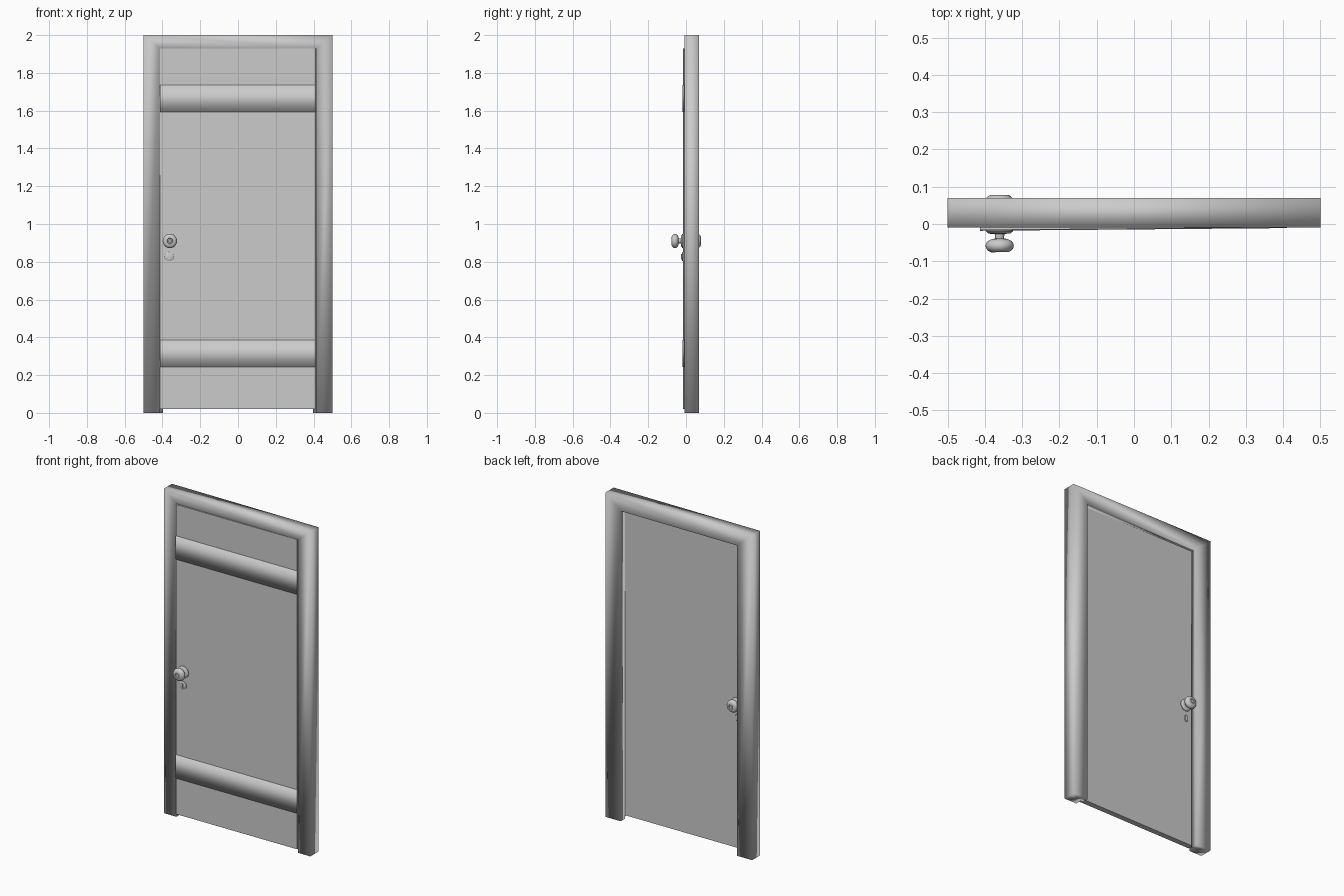
import bpy, bmesh, math
from mathutils import Matrix, Vector

if "Cube" in bpy.data.objects:
    bpy.data.objects.remove(bpy.data.objects["Cube"])

# The leaf stands very slightly ajar, hinged on the right
HINGE = Vector((0.41, -0.009, 0))
AJAR = (Matrix.Translation(HINGE) @ Matrix.Rotation(math.radians(0.5), 4, 'Z')
        @ Matrix.Translation(-HINGE))
FRONT, BACK = -0.009, 0.025      # leaf faces before it swings
KNOB_X, KNOB_Z = -0.361, 0.91


def finish(bm, name, angle=None, swing=True):
    """Recalculate normals, set smoothing and link the object."""
    bmesh.ops.recalc_face_normals(bm, faces=bm.faces)
    if angle is not None:
        for f in bm.faces:
            f.smooth = True
        for e in bm.edges:
            if len(e.link_faces) == 2 and e.calc_face_angle() > math.radians(angle):
                e.smooth = False
    if swing:
        bm.transform(AJAR)
    me = bpy.data.meshes.new(name)
    bm.to_mesh(me)
    bm.free()
    ob = bpy.data.objects.new(name, me)
    bpy.context.collection.objects.link(ob)
    return ob


def box_bm(x0, x1, y0, y1, z0, z1):
    bm = bmesh.new()
    bmesh.ops.create_cube(bm, size=1)
    for v in bm.verts:
        v.co = ((x0 + x1) / 2 + v.co.x * (x1 - x0),
                (y0 + y1) / 2 + v.co.y * (y1 - y0),
                (z0 + z1) / 2 + v.co.z * (z1 - z0))
    return bm


def lathe(name, profile, x, y, z, side, sx=1.0, sz=1.0, n=32):
    """Revolve (radius, height) points about y; side -1 faces the front."""
    bm = bmesh.new()
    rings = []
    for r, h in profile:
        rings.append([bm.verts.new((x + sx * r * math.cos(2 * math.pi * i / n),
                                    y + side * h,
                                    z + sz * r * math.sin(2 * math.pi * i / n)))
                      for i in range(n)])
    for a, b in zip(rings, rings[1:]):
        for i in range(n):
            bm.faces.new((a[i], a[(i + 1) % n], b[(i + 1) % n], b[i]))
    bm.faces.new(rings[0])
    bm.faces.new(rings[-1])
    return finish(bm, name, 40)


# Door frame: rebated section swept up, across and down with mitred corners
section = [(0, -0.009), (0.086, -0.009), (0.086, 0.028),
           (0.103, 0.028), (0.103, 0.07), (0, 0.07)]
bm = bmesh.new()
stations = []
for sx, top in ((-1, False), (-1, True), (1, True), (1, False)):
    stations.append([bm.verts.new((sx * (0.5 - d), y,
                                   2 - max(0, d - 0.016) if top else 0))
                     for d, y in section])
for a, b in zip(stations, stations[1:]):
    for i in range(6):
        j = (i + 1) % 6
        bm.faces.new((a[i], a[j], b[j], b[i]))
bm.faces.new(stations[0])
bm.faces.new(stations[-1])
finish(bm, "door_frame", 180, swing=False)

# Door leaf: flat panels separated by two softly shaded cross bands
levels = [0.02, 0.242, 0.387, 1.592, 1.736, 1.929]
names = ["bottom_panel", "lower_band", "main_panel", "upper_band", "top_panel"]
for i, name in enumerate(names):
    band = "band" in name
    y0 = FRONT - (0.002 if band else 0)
    bm = box_bm(-0.413, 0.41, y0, BACK, levels[i], levels[i + 1])
    if band:
        for f in bm.faces:
            f.smooth = True
        for e in bm.edges:
            a, b = (v.co for v in e.verts)
            on_back = min(a.y, b.y) > BACK - 1e-4
            if abs(a.x - b.x) < 1e-4 or on_back:
                e.smooth = False
    finish(bm, name)

# Knobs on both sides: rosette, neck, rounded grip with a dished centre
knob = [(0.036, -0.002), (0.036, 0.004), (0.029, 0.010), (0.013, 0.011),
        (0.012, 0.023), (0.022, 0.025), (0.032, 0.030), (0.037, 0.037),
        (0.038, 0.043), (0.036, 0.050), (0.031, 0.056), (0.023, 0.060),
        (0.016, 0.060), (0.014, 0.056), (0.008, 0.056), (0.007, 0.059)]
swing_y = -0.0067
for side, face, label in ((-1, FRONT, "front"), (1, BACK, "back")):
    lathe(label + "_knob", knob, KNOB_X, face, KNOB_Z, side)

# Lock plates under the knobs
plate = [(0.024, -0.002), (0.024, 0.003), (0.020, 0.006)]
lathe("front_lock_plate", plate, KNOB_X - 0.003, FRONT, 0.827, -1)
finish(box_bm(KNOB_X - 0.007, KNOB_X + 0.001, FRONT - 0.010, FRONT,
              0.813, 0.841), "front_lock_turn")
lathe("back_lock_plate", plate, KNOB_X - 0.003, BACK, 0.827, 1, sx=0.5, sz=0.9)
